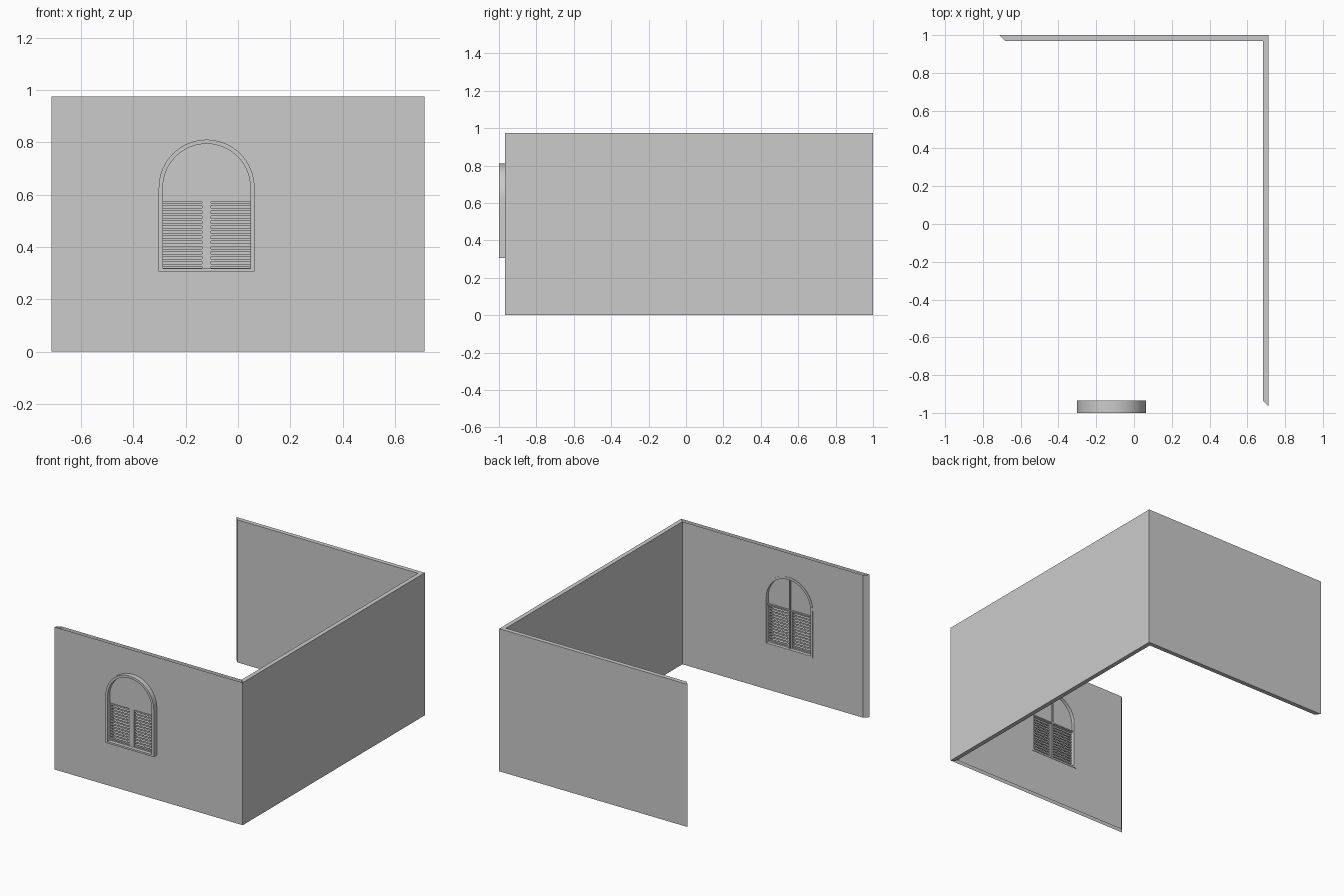
import bpy, bmesh, math
from mathutils import Vector

if "Cube" in bpy.data.objects:
    bpy.data.objects.remove(bpy.data.objects["Cube"])

X, H = 0.713, 0.975            # half width, wall height
YF, YB, T = -0.967, 1.0, 0.03  # outer front, outer back, wall thickness
CX, CZ, Z0 = -0.12, 0.627, 0.305  # window centre, arch spring, sill


def finish(name, bm):
    bmesh.ops.recalc_face_normals(bm, faces=bm.faces)
    me = bpy.data.meshes.new(name)
    bm.to_mesh(me)
    bm.free()
    ob = bpy.data.objects.new(name, me)
    bpy.context.collection.objects.link(ob)
    return ob


def plate(name, loops, y0, y1=None):
    """Fill x-z outlines (with holes) at y0, optionally thickened to y1."""
    bm = bmesh.new()
    for pts in loops:
        vs = [bm.verts.new((x, y0, z)) for x, z in pts]
        for a, b in zip(vs, vs[1:] + vs[:1]):
            bm.edges.new((a, b))
    bmesh.ops.triangle_fill(bm, edges=bm.edges[:], use_beauty=True, normal=Vector((0, -1, 0)))
    if y1 is not None:
        r = bmesh.ops.extrude_face_region(bm, geom=bm.faces[:], use_keep_orig=True)
        vs = [g for g in r["geom"] if isinstance(g, bmesh.types.BMVert)]
        bmesh.ops.translate(bm, verts=vs, vec=(0, y1 - y0, 0))
    return finish(name, bm)


def prism(name, pts):
    """Extrude a plan outline from the ground to the wall height."""
    bm = bmesh.new()
    lo = [bm.verts.new((x, y, 0)) for x, y in pts]
    hi = [bm.verts.new((x, y, H)) for x, y in pts]
    bm.faces.new(lo)
    bm.faces.new(hi)
    n = len(pts)
    for i in range(n):
        j = (i + 1) % n
        bm.faces.new((lo[i], lo[j], hi[j], hi[i]))
    return finish(name, bm)


def box(name, x0, x1, y0, y1, z0, z1):
    return plate(name, [[(x0, z0), (x1, z0), (x1, z1), (x0, z1)]], y0, y1)


def arch(r, bottom, n=32):
    """Round-headed window outline."""
    top = [(CX + r * math.cos(math.pi * i / n), CZ + r * math.sin(math.pi * i / n))
           for i in range(n + 1)]
    return [(CX - r, bottom), (CX + r, bottom)] + top


# back and right walls with mitred corners
prism("back_wall", [(-X, YB), (X, YB), (X - T, YB - T), (-X + T, YB - T)])
prism("right_wall", [(X, YB), (X, YF), (X - T, YF + T), (X - T, YB - T)])

# front wall: two open sheets with an arched opening, closed at the left end
hole = arch(0.176, Z0 + 0.006)
for name, w, y in (("front_wall_outer", X, YF), ("front_wall_inner", X - T, YF + T)):
    plate(name, [[(-w, 0), (w, 0), (w, H), (-w, H)], hole], y)
bm = bmesh.new()
bm.faces.new([bm.verts.new(p) for p in ((-X, YF, 0), (-X, YF, H),
                                        (-X + T, YF + T, H), (-X + T, YF + T, 0))])
finish("front_wall_end", bm)

# window frame
frame = plate("window_frame", [arch(0.183, Z0), arch(0.167, Z0 + 0.012)], -1.0, -0.934)

# arched upper panel, centre stile and bottom rail
ZT, R = 0.572, 0.168
panel = plate("upper_panel", [arch(R, ZT)], -0.975, -0.957)
box("centre_stile", CX - 0.017, CX + 0.017, -0.975, -0.957, Z0 + 0.01, ZT)
box("bottom_rail", CX - R, CX + R, -0.975, -0.957, Z0 + 0.008, Z0 + 0.015)

# narrow ribs on the inside
box("inner_mullion", CX - 0.004, CX + 0.004, -0.958, -0.947, Z0 + 0.012, CZ + R)
box("inner_transom", CX - R, CX + R, -0.958, -0.947, ZT, ZT + 0.008)

# louvre slats, mirrored about the stile
N = 13
pitch = (ZT - Z0 - 0.015) / N
for i in range(N):
    z = Z0 + 0.015 + pitch * (i + 0.5)
    for s in (-1, 1):
        a, b = sorted((CX + s * 0.016, CX + s * R))
        box("louvre_slat", a, b, -0.972, -0.961, z - 0.005, z + 0.005)

# smooth the curved frame sides only
for ob in (frame, panel):
    bpy.ops.object.select_all(action='DESELECT')
    ob.select_set(True)
    bpy.context.view_layer.objects.active = ob
    bpy.ops.object.shade_smooth_by_angle(angle=math.radians(30))
